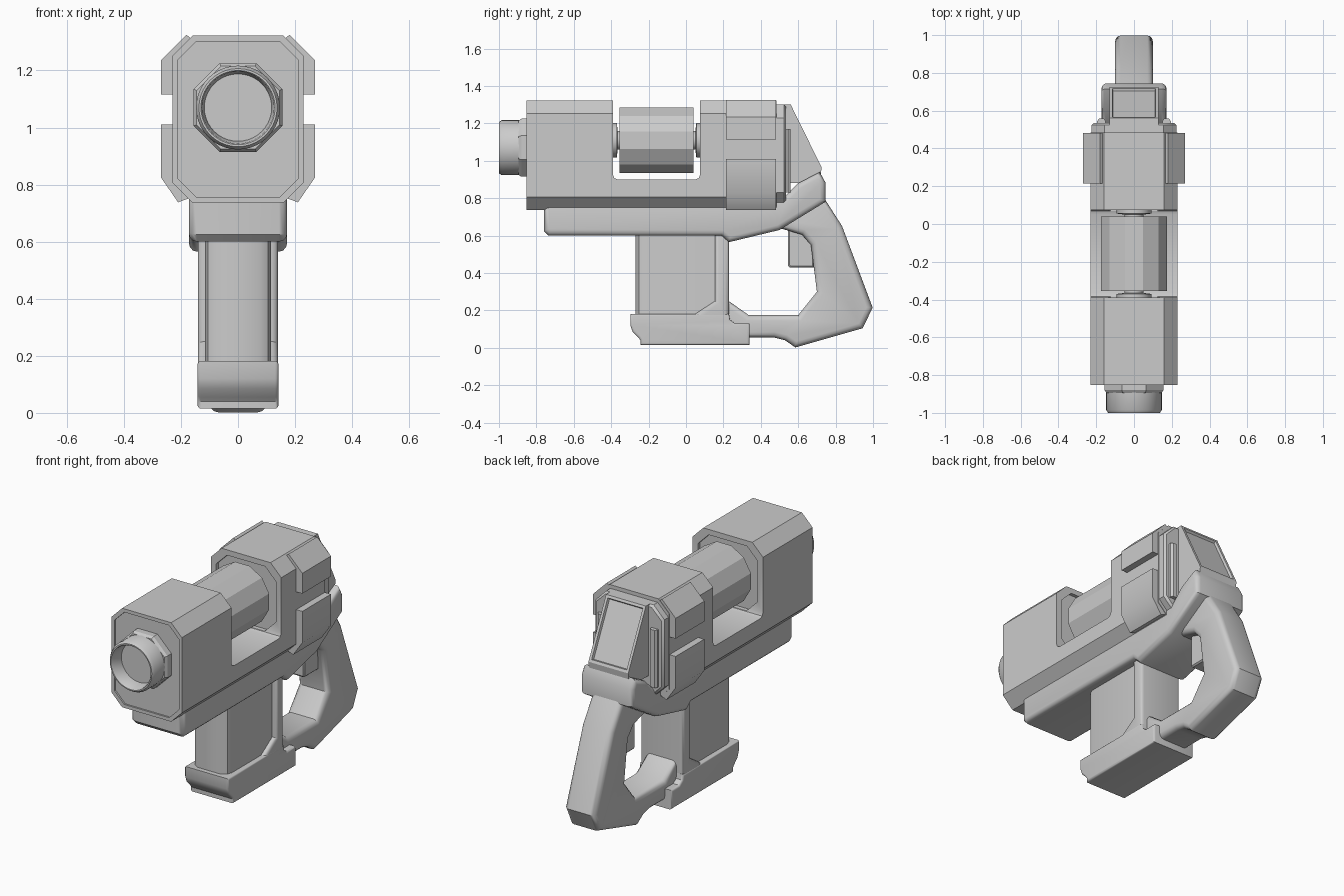
import bpy, bmesh, math

if "Cube" in bpy.data.objects:
    bpy.data.objects.remove(bpy.data.objects["Cube"])


def finish(name, bm, angle=35):
    bmesh.ops.recalc_face_normals(bm, faces=bm.faces)
    me = bpy.data.meshes.new(name)
    bm.to_mesh(me)
    bm.free()
    ob = bpy.data.objects.new(name, me)
    bpy.context.collection.objects.link(ob)
    smooth(ob, angle)
    return ob


def smooth(ob, angle):
    bpy.ops.object.select_all(action='DESELECT')
    ob.select_set(True)
    bpy.context.view_layer.objects.active = ob
    bpy.ops.object.shade_smooth_by_angle(angle=math.radians(angle))


def prism(name, pts, axis, a, b, rim=0, seg=3, angle=35):
    """Extrude a 2D profile along an axis from a to b, optionally rounding both rims."""
    place = {'x': lambda p, t: (t, p[0], p[1]),
             'y': lambda p, t: (p[0], t, p[1]),
             'z': lambda p, t: (p[0], p[1], t)}[axis]
    bm = bmesh.new()
    lo = [bm.verts.new(place(p, a)) for p in pts]
    hi = [bm.verts.new(place(p, b)) for p in pts]
    n = len(pts)
    caps = [bm.faces.new(lo), bm.faces.new(hi)]
    for i in range(n):
        j = (i + 1) % n
        bm.faces.new((lo[i], lo[j], hi[j], hi[i]))
    bmesh.ops.recalc_face_normals(bm, faces=bm.faces)
    if rim:
        edges = list({e for f in caps for e in f.edges})
        bmesh.ops.bevel(bm, geom=edges, offset=rim, segments=seg, profile=0.5, affect='EDGES')
    return finish(name, bm, angle)


def lathe(name, prof, sides, cz, phase=0.0, angle=35):
    """Turn (radius, y) points around a y-parallel axis at height cz."""
    bm = bmesh.new()
    rings = []
    for r, y in prof:
        rings.append([bm.verts.new((r * math.cos(t), y, cz + r * math.sin(t)))
                      for t in (math.tau * (i + phase) / sides for i in range(sides))])
    bm.faces.new(rings[0])
    bm.faces.new(rings[-1])
    for p, q in zip(rings, rings[1:]):
        for i in range(sides):
            j = (i + 1) % sides
            bm.faces.new((p[i], p[j], q[j], q[i]))
    return finish(name, bm, angle)


def octagon(w, z0, z1, c):
    return [(-w + c, z0), (w - c, z0), (w, z0 + c), (w, z1 - c),
            (w - c, z1), (-w + c, z1), (-w, z1 - c), (-w, z0 + c)]


def cut(ob, cutter):
    cutter.hide_render = True
    m = ob.modifiers.new('cut', 'BOOLEAN')
    m.operation = 'DIFFERENCE'
    m.solver = 'EXACT'
    m.object = cutter
    bpy.context.view_layer.objects.active = ob
    bpy.ops.object.modifier_apply(modifier=m.name)
    bpy.data.objects.remove(cutter)


# Main body with open chamber slot and recessed end faces
body = prism('body', octagon(0.23, 0.737, 1.322, 0.07), 'y', -0.853, 0.485)
cut(body, prism('slot_cutter', [(-0.39, 1.4), (-0.39, 0.925), (-0.383, 0.907), (-0.365, 0.9),
                                (0.05, 0.9), (0.068, 0.907), (0.075, 0.925), (0.075, 1.4)],
                'x', -0.5, 0.5))
cut(body, prism('chamber_cutter', octagon(0.195, 0.91, 1.29, 0.07), 'y', -0.41, 0.095))
cut(body, prism('face_cutter', octagon(0.21, 0.757, 1.302, 0.064), 'y', -0.9, -0.843))
smooth(body, 50)

# Back plate and side clamps
prism('back_plate', octagon(0.225, 0.76, 1.30, 0.07), 'y', 0.47, 0.535, 0.012, 1)
upper = [(0.18, 1.325), (0.27, 1.235), (0.27, 1.115), (0.2, 1.115), (0.15, 1.3)]
lower = [(0.27, 1.01), (0.27, 0.825), (0.21, 0.738), (0.15, 0.76), (0.2, 1.01)]
for side, s in (('right', 1), ('left', -1)):
    for label, prof in (('upper', upper), ('lower', lower)):
        prism(f'{label}_clamp_{side}', [(s * x, z) for x, z in prof], 'y', 0.215, 0.482)
    prism(f'back_bar_{side}', [(s * x, y) for x, y in
          ((0.15, 0.52), (0.195, 0.52), (0.195, 0.545), (0.185, 0.558), (0.16, 0.558), (0.15, 0.545))],
          'z', 0.83, 1.17)

# Muzzle collar and hollow barrel
lathe('muzzle_collar', [(0.157, -0.895), (0.168, -0.88), (0.168, -0.82)], 8, 1.07, 0.5, 20)
lathe('barrel', [(0.118, -0.92), (0.126, -0.995), (0.13, -1.0), (0.137, -1.0),
                 (0.147, -0.985), (0.147, -0.86)], 40, 1.07)

# Faceted chamber drum on its spindle
lathe('chamber_drum', [(0.182, -0.355), (0.182, 0.04)], 12, 1.11, 0.5, 20)
lathe('spindle', [(0.092, -0.42), (0.092, -0.37), (0.05, -0.365), (0.05, 0.05),
                  (0.092, 0.055), (0.092, 0.1)], 16, 1.11)

# Lower rail sweeping into the rear hood
prism('lower_rail', [(-0.76, 0.78), (-0.76, 0.625), (-0.735, 0.6), (0.19, 0.6), (0.23, 0.565),
                     (0.5, 0.63), (0.745, 0.78), (0.745, 0.885), (0.715, 0.94),
                     (0.6, 0.88), (0.52, 0.8)], 'x', -0.172, 0.172, 0.028)

# Slanted rear screen with recessed panel
screen = prism('rear_screen', [(0.5, 1.30), (0.56, 1.30), (0.725, 0.965), (0.715, 0.88), (0.5, 0.88)],
               'x', -0.13, 0.13)
bm = bmesh.new()
bm.from_mesh(screen.data)
bm.faces.ensure_lookup_table()
face = [f for f in bm.faces if f.normal.y > 0.5 and f.normal.z > 0.2]
bmesh.ops.inset_region(bm, faces=face, thickness=0.022)
bmesh.ops.inset_region(bm, faces=face, thickness=0.006, depth=-0.014)
bm.to_mesh(screen.data)
bm.free()
smooth(screen, 20)

# Front grip block, its frame and foot
prism('grip_block', [(-0.115, 0.2), (-0.115, -0.22), (-0.105, -0.25), (-0.075, -0.27),
                     (0.075, -0.27), (0.105, -0.25), (0.115, -0.22), (0.115, 0.2)],
      'z', 0.1, 0.65)
prism('grip_frame', [(0.155, 0.65), (0.155, 0.25), (0.04, 0.175), (0.04, 0.12), (0.23, 0.12),
                     (0.23, 0.65)], 'x', -0.14, 0.14, 0.02)
prism('grip_foot', [(-0.298, 0.182), (-0.298, 0.12), (-0.285, 0.085), (-0.255, 0.055),
                    (-0.243, 0.04), (-0.243, 0.015), (0.34, 0.015), (0.34, 0.13), (0.262, 0.13),
                    (0.235, 0.15), (0.23, 0.182)], 'x', -0.142, 0.142, 0.012)

# Rear handle loop
prism('rear_handle', [(0.2, 0.27), (0.2, 0.055), (0.47, 0.055), (0.53, 0.04), (0.585, 0.002),
                      (0.945, 0.105), (0.998, 0.215), (0.835, 0.65), (0.72, 0.83), (0.5, 0.7),
                      (0.5, 0.64), (0.62, 0.605), (0.668, 0.55), (0.70, 0.3), (0.6, 0.175),
                      (0.335, 0.175)], 'x', -0.1, 0.1, 0.03)

# Trigger
prism('trigger', [(0.545, 0.66), (0.545, 0.44), (0.555, 0.43), (0.685, 0.43), (0.685, 0.66)],
      'x', -0.05, 0.05, 0.008, 1)
